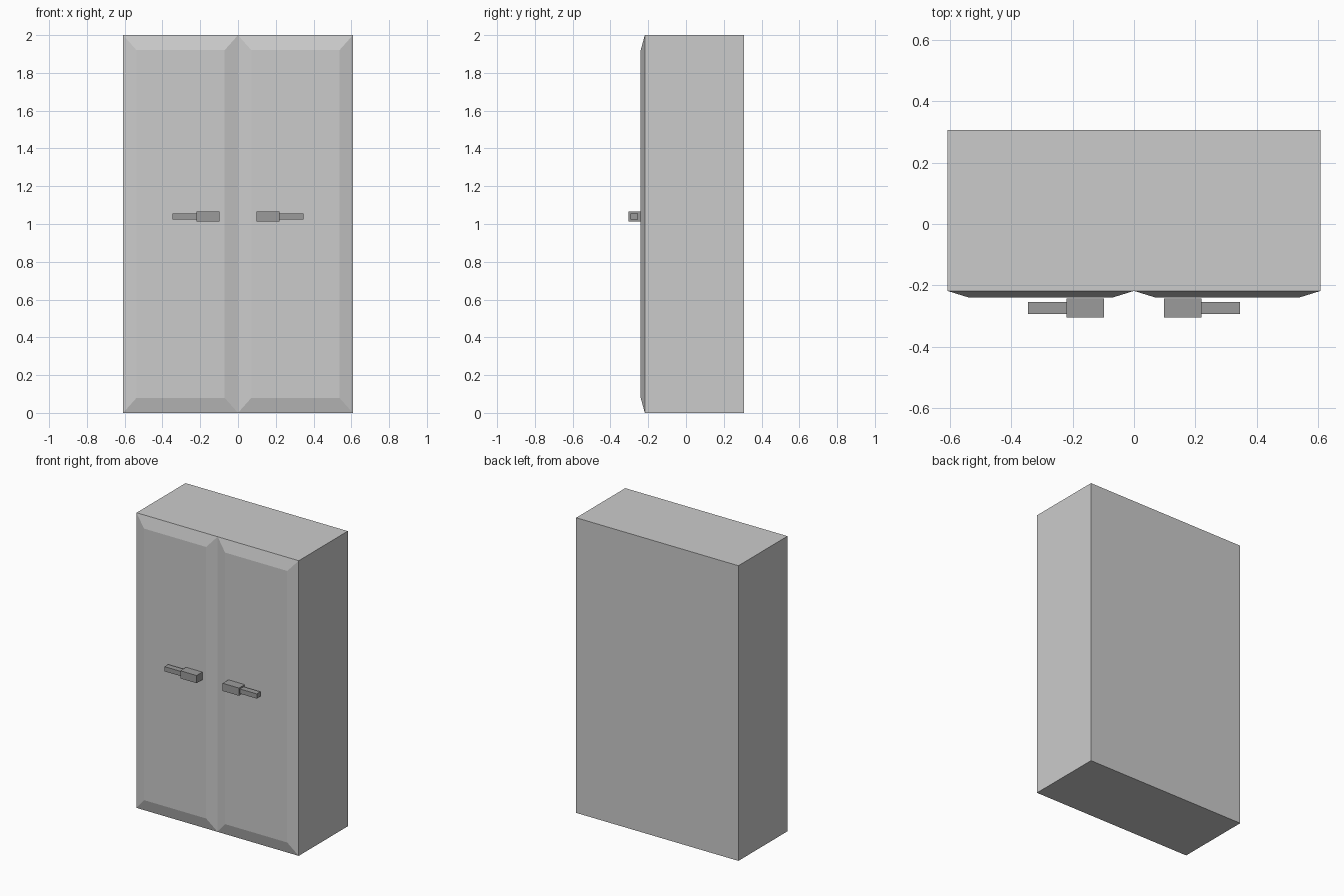
import bpy
import bmesh

if "Cube" in bpy.data.objects:
    bpy.data.objects.remove(bpy.data.objects["Cube"], do_unlink=True)


def make_material(name, value):
    mat = bpy.data.materials.new(name)
    mat.use_nodes = True
    colour = (value, value, value, 1)
    mat.diffuse_color = colour
    mat.node_tree.nodes["Principled BSDF"].inputs["Base Color"].default_value = colour
    return mat


light_grey = make_material("light grey", 0.6)
dark_grey = make_material("dark grey", 0.33)


def box(name, low, high, mat, front_inset=None):
    """Box between two corners; front_inset (x, z) narrows the front face."""
    bm = bmesh.new()
    bmesh.ops.create_cube(bm, size=1)
    for v in bm.verts:
        side = [c > 0 for c in v.co]
        at_front = not side[1]
        v.co = [high[i] if side[i] else low[i] for i in range(3)]
        if front_inset and at_front:
            v.co.x += -front_inset[0] if side[0] else front_inset[0]
            v.co.z += -front_inset[1] if side[2] else front_inset[1]
    mesh = bpy.data.meshes.new(name)
    bm.to_mesh(mesh)
    bm.free()
    mesh.materials.append(mat)
    obj = bpy.data.objects.new(name, mesh)
    bpy.context.collection.objects.link(obj)
    return obj


def span(side, inner, outer):
    return sorted((side * inner, side * outer))


# Cabinet carcass
box("cabinet_body", (-0.608, -0.218, 0), (0.608, 0.307, 2), light_grey)

for label, side in (("left", 1), ("right", -1)):
    # Door with a sloped border
    x0, x1 = span(side, 0, 0.608)
    box(label + "_door", (x0, -0.24, 0), (x1, -0.218, 2), light_grey, (0.071, 0.08))
    # Handle block standing just off the door
    x0, x1 = span(side, 0.098, 0.22)
    box(label + "_handle_block", (x0, -0.304, 1.014), (x1, -0.242, 1.066), dark_grey)
    # Slim lever pointing outwards
    x0, x1 = span(side, 0.22, 0.346)
    box(label + "_handle_lever", (x0, -0.293, 1.024), (x1, -0.254, 1.056), dark_grey)
